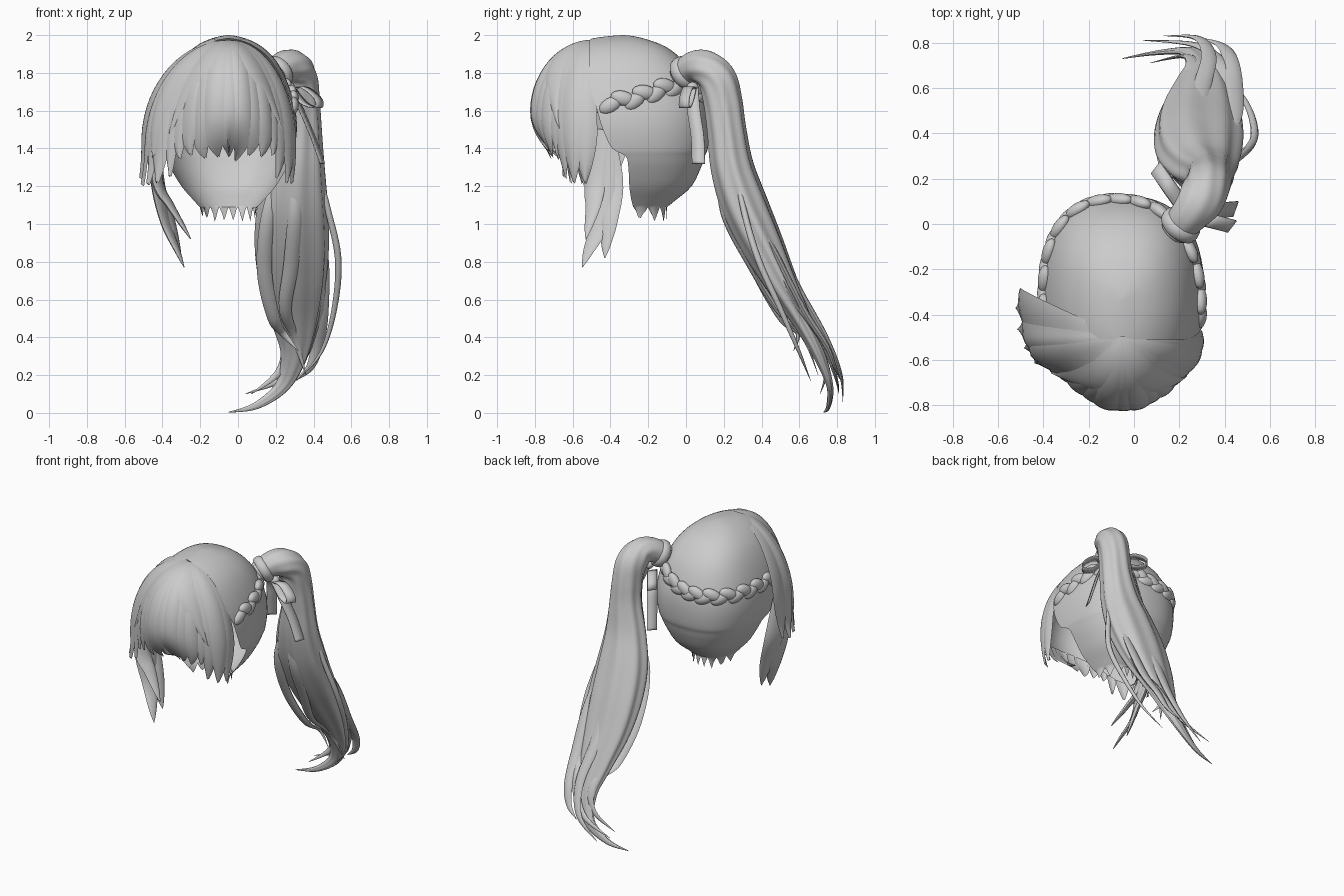
import bpy, bmesh, math, random
from mathutils import Vector, Matrix

if "Cube" in bpy.data.objects:
    bpy.data.objects.remove(bpy.data.objects["Cube"])

random.seed(4)
mat = bpy.data.materials.new("hair grey")
mat.diffuse_color = (0.6, 0.6, 0.6, 1)
mat.use_nodes = True
mat.node_tree.nodes["Principled BSDF"].inputs["Base Color"].default_value = mat.diffuse_color
CX, CY = -0.05, -0.33


def finish(name, bm, angle=50):
    me = bpy.data.meshes.new(name)
    bmesh.ops.recalc_face_normals(bm, faces=bm.faces[:])
    bm.to_mesh(me)
    bm.free()
    me.materials.append(mat)
    ob = bpy.data.objects.new(name, me)
    bpy.context.collection.objects.link(ob)
    bpy.ops.object.select_all(action='DESELECT')
    ob.select_set(True)
    bpy.context.view_layer.objects.active = ob
    bpy.ops.object.shade_smooth_by_angle(angle=math.radians(angle))
    return ob


def grid(bm, rows, closed=False):
    vs = [[bm.verts.new(p) for p in r] for r in rows]
    for a, b in zip(vs, vs[1:]):
        n = len(a)
        for i in range(n if closed else n - 1):
            j = (i + 1) % n
            bm.faces.new((a[i], a[j], b[j], b[i]))
    return vs


def spline(pts, k=6):
    """Catmull-Rom through points of any dimension."""
    p = [pts[0]] + list(pts) + [pts[-1]]
    out = []
    for i in range(1, len(p) - 2):
        for s in range(k):
            t = s / k
            out.append([0.5 * (2 * b + (c - a) * t + (2 * a - 5 * b + 4 * c - d) * t * t
                        + (3 * b - a - 3 * c + d) * t ** 3)
                        for a, b, c, d in zip(p[i - 1], p[i], p[i + 1], p[i + 2])])
    return out + [list(pts[-1])]


def strand(bm, pts, side=(1, 0, 0), n=10, groove=0.0, k=6):
    """Tapered tube; each point is x, y, z, half width, half thickness."""
    path = spline(pts, k)
    pos = [Vector(p[:3]) for p in path]
    hint = Vector(side)
    side, rows = hint.copy(), []
    for i, p in enumerate(path):
        tan = (pos[min(i + 1, len(pos) - 1)] - pos[max(i - 1, 0)]).normalized()
        side = side + hint * .5 * max(0, 1 - 1.3 * abs(tan.dot(hint)))
        side = (side - tan * side.dot(tan)).normalized()
        nor = tan.cross(side)
        row = []
        for j in range(n):
            a = 2 * math.pi * j / n
            g = 1 + groove * min(1, i / 30) * math.cos(8 * a + i * 0.03)
            row.append(pos[i] + (side * math.cos(a) * max(p[3], .001)
                                 + nor * math.sin(a) * max(p[4], .001)) * g)
        rows.append(row)
    vs = grid(bm, rows, True)
    bm.faces.new(vs[0])
    bm.faces.new(vs[-1])


# Back shell: z, half width, back y, front edge y
SHELL = [(2.0, .004, -.325, -.51), (1.993, .05, -.27, -.51), (1.975, .11, -.2, -.51),
         (1.94, .175, -.11, -.51), (1.88, .24, -.03, -.51), (1.8, .29, .04, -.51),
         (1.7, .33, .09, -.5), (1.6, .355, .12, -.47), (1.5, .362, .125, -.44),
         (1.4, .35, .115, -.39), (1.36, .337, .1, -.32), (1.3, .31, .08, -.305),
         (1.2, .25, .03, -.3), (1.13, .19, -.05, -.29), (1.09, .155, -.1, -.28)]


def ring(row, phi):
    z, a, yb, _ = row
    c, s = math.cos(phi), math.sin(phi)
    r = yb - CY if c > 0 else .5 * a / .365 + .05 * min(1, a / .1)
    box = 1 + (.07 * math.sin(2 * phi) ** 2 if c > 0 else 0)   # fuller back corners
    return Vector((CX + a * s * box, CY + r * c * box, z))


def front_angle(row):
    z, a, yb, yf = row
    r = yb - CY if yf > CY else .5 * a / .365 + .05 * min(1, a / .1)
    return math.acos(max(-1, min(1, (yf - CY) / r)))


bm = bmesh.new()
rows = [[ring(r, front_angle(r) * (i / 24 - 1)) for i in range(49)] for r in spline(SHELL, 3)]
hem = []
for i, p in enumerate(rows[-1]):                      # ragged nape
    q = p.copy()
    q.z -= (0.0, .025, .045, .07, .05, .02)[i % 6] * random.uniform(.7, 1.15)
    q.x = CX + (q.x - CX) * .93
    hem.append(q)
vs = grid(bm, rows + [hem])
bm.faces.new(vs[0])
finish("back_shell", bm)

# Fringe: locks fanning out from the crown
CROWN = Vector((-.05, -.495, 1.975))


def height(th):
    return .38 + (.2 if th < 0 else .17) * math.sin(th) ** 2


def fan(th, s, lift):
    sn, c2 = math.sin(th), math.cos(th) ** 2
    rx = .425 if th < 0 else .35
    over = max(0, s - math.pi / 2) / .6
    curl = .3 * c2 + (.1 if th > 0 else -.12 * sn * sn)
    r = math.sin(min(s, math.pi / 2)) * (1 - curl * over ** 2) * (1 + lift)
    if abs(th) < math.pi / 2:                         # pointed plan towards the front
        r *= 1 - (.16 if th < 0 else .07) * math.sin(2 * th) ** 2
    else:
        r *= 1 + .9 * c2
    return CROWN + Vector((rx * sn * r, -.325 * math.cos(th) * r,
                           -height(th) * (1 - math.cos(s)) + lift * .3 * math.sin(s)))


def lock(bm, th, half, end, lift=0.0, taper=.62, sweep=0.0, bulge=.04, nu=8, nv=20):
    rows = []
    for j in range(nv + 1):
        v = j / nv
        w = half * (1 if v < taper else 1 - .93 * ((v - taper) / (1 - taper)) ** 1.6)
        row = []
        for i in range(nu + 1):
            u = 2 * i / nu - 1
            t = math.radians(th + u * w + sweep * v * v)
            row.append(fan(t, math.radians(end) * v + .002, lift + bulge * (1 - u * u) * v))
        rows.append(row)
    grid(bm, rows)


bm = bmesh.new()
lock(bm, -11, 100, 98, -.03, 1.1, 0, 0, 40)           # under layer
for i, th in enumerate(range(-47, 50, 12)):           # straight centre locks
    drop = .625 + random.uniform(-.02, .02)
    end = math.degrees(math.acos(1 - drop / height(math.radians(th))))
    lock(bm, th, 8.5, end, (i % 2) * .015 - .01, .84)
finish("fringe", bm)

bm = bmesh.new()
for th, half, end, lift in [(-106, 14, 109, .01), (-92, 13, 110, .01), (-78, 12, 109, -.02),
                            (-65, 12, 112, .0), (-54, 8, 113, -.01),
                            (80, 13, 113, .0), (68, 12, 116, .02), (56, 10, 117, .0)]:
    lock(bm, th, half, end, lift, .74, -3 if th < 0 else 3)
for sg in (-1, 1):                                    # swept layer along the parting
    lock(bm, sg * 22, 16, 88, .01, .45, sg * 34, .03)
    lock(bm, sg * 62, 24, 96, .005, .5, sg * 12, .03)
finish("side_locks", bm)

# Long lock on one side of the face
bm = bmesh.new()
for tip, mid, w in [((-.285, -.55, .77), (-.38, -.46, 1.0), .06),
                    ((-.30, -.43, .82), (-.36, -.41, 1.02), .055),
                    ((-.25, -.53, .92), (-.36, -.49, 1.1), .045)]:
    strand(bm, [(-.45, -.44, 1.5, .06, .012), (-.425, mid[1] + .01, 1.22, w * 1.35, .02),
                (*mid, w, .016), (*[a * .65 + b * .35 for a, b in zip(tip, mid)], w * .5, .01),
                (*tip, .002, .002)], (.4, .9, 0))
finish("long_side_lock", bm)

# Braid wrapped round the head: plump beads tilting alternately
bm = bmesh.new()


def braid_point(deg):
    z = 1.63 + .1 * math.exp(-((deg - 47) / 35) ** 2)
    for a, b in zip(SHELL, SHELL[1:]):
        if a[0] >= z >= b[0]:
            t = (a[0] - z) / (a[0] - b[0])
            return ring([x + (y - x) * t for x, y in zip(a, b)], math.radians(deg))


N = 27
for i in range(N):
    d = -102 + 200 * i / (N - 1)
    p = braid_point(d)
    tan = (braid_point(d + 1) - braid_point(d - 1)).normalized()
    out = tan.cross(Vector((0, 0, 1))).normalized()
    if out.dot(p - Vector((CX, CY, p.z))) < 0:
        out = -out
    up = out.cross(tan)
    up *= 1 if up.z > 0 else -1
    sg = 1 if i % 2 else -1
    d1 = (tan + up * sg * .45).normalized()
    d2 = out.cross(d1)
    rot = Matrix((d1, d2, out)).transposed().to_4x4()
    m = Matrix.Translation(p + up * sg * .014) @ rot @ Matrix.Diagonal((.066, .04, .03, 1))
    bmesh.ops.create_uvsphere(bm, u_segments=14, v_segments=10, radius=1, matrix=m)
finish("braid", bm)

# Ponytail body
bm = bmesh.new()
strand(bm, [(.18, -.03, 1.78, .07, .07), (.24, .035, 1.83, .085, .08), (.29, .1, 1.83, .1, .09),
            (.32, .165, 1.765, .1, .1), (.33, .195, 1.65, .1, .1), (.33, .215, 1.5, .11, .1),
            (.31, .245, 1.3, .145, .11), (.29, .31, 1.1, .18, .12), (.285, .4, .9, .19, .11),
            (.29, .5, .7, .172, .085), (.3, .61, .5, .125, .055), (.3, .7, .32, .075, .035),
            (.24, .76, .15, .04, .018), (.1, .755, .04, .02, .01), (-.05, .73, .003, .002, .002)],
       n=48, groove=.05)
finish("ponytail", bm)

# Loose ponytail strands
bm = bmesh.new()
for p in [
    [(.4, .25, 1.4), (.47, .3, 1.1), (.53, .38, .82), (.51, .5, .55), (.44, .6, .32), (.31, .66, .17)],
    [(.24, .2, 1.35), (.16, .23, 1.05), (.14, .36, .75), (.19, .5, .5), (.24, .59, .42), (.32, .57, .33)],
    [(.36, .28, 1.2), (.42, .42, .9), (.42, .57, .6), (.38, .71, .4), (.27, .79, .2), (.04, .81, .1)],
    [(.22, .26, 1.2), (.17, .4, .9), (.2, .55, .6), (.26, .7, .38), (.22, .74, .22), (.07, .71, .1)],
    [(.38, .3, 1.15), (.44, .47, .85), (.44, .62, .55), (.42, .74, .36), (.38, .79, .24), (.3, .82, .17)],
    [(.3, .26, 1.2), (.3, .45, .95), (.3, .6, .65), (.33, .74, .4), (.28, .82, .2), (.13, .83, .06)],
    [(.3, .17, 1.3), (.3, .2, 1.05), (.28, .34, .78), (.25, .48, .55), (.3, .62, .4), (.36, .7, .2)],
]:
    ws = (.02, .045, .05, .042, .026, .002)
    big = .35 if p[0][0] == .4 else .8
    strand(bm, [(*q, w * big, w * .35) for q, w in zip(p, ws)], n=8)
finish("ponytail_strands", bm)

# Band at the ponytail root
bm = bmesh.new()
axis = Vector((.55, .65, .45)).normalized()
rot = Vector((0, 0, 1)).rotation_difference(axis).to_matrix()
rows = []
for i in range(28):
    a = 2 * math.pi * i / 28
    rows.append([Vector((.205, -.005, 1.8)) + rot @ Vector((
        math.cos(a) * (.08 + .014 * math.cos(b)), math.sin(a) * (.08 + .014 * math.cos(b)),
        .03 * math.sin(b))) for b in [k * math.pi / 4 for k in range(8)]])
grid(bm, rows + rows[:1], True)
bmesh.ops.remove_doubles(bm, verts=bm.verts[:], dist=1e-5)
finish("hair_band", bm)

# Ribbon bow: two loops, two hanging ends
bm = bmesh.new()


def strip(bm, pts, width):
    w = Vector(width)
    grid(bm, [[Vector(p) - w, Vector(p), Vector(p) + w] for p in spline(pts, 6)])


for knot, tip in [((.28, .03, 1.72), (.425, -.01, 1.64)), ((.2, .1, 1.72), (.1, .24, 1.68))]:
    k, t = Vector(knot), Vector(tip)
    m = (k + t) / 2
    strip(bm, [k, m + Vector((0, 0, .045)), t + Vector((0, 0, .025)), t + Vector((0, 0, -.025)),
               m + Vector((0, 0, -.045)), k], (.02, .026, 0))
strip(bm, [(.28, .03, 1.72), (.34, .04, 1.6), (.4, .06, 1.46), (.45, .065, 1.32)], (.012, .034, 0))
strip(bm, [(.2, .1, 1.72), (.15, .17, 1.62), (.13, .2, 1.5), (.11, .23, 1.36)], (.024, .024, 0))
bmesh.ops.create_uvsphere(bm, u_segments=12, v_segments=8, radius=.032,
                          matrix=Matrix.Translation((.27, .035, 1.72)))
ob = finish("ribbon_bow", bm)
sol = ob.modifiers.new("thickness", 'SOLIDIFY')
sol.thickness = .006
